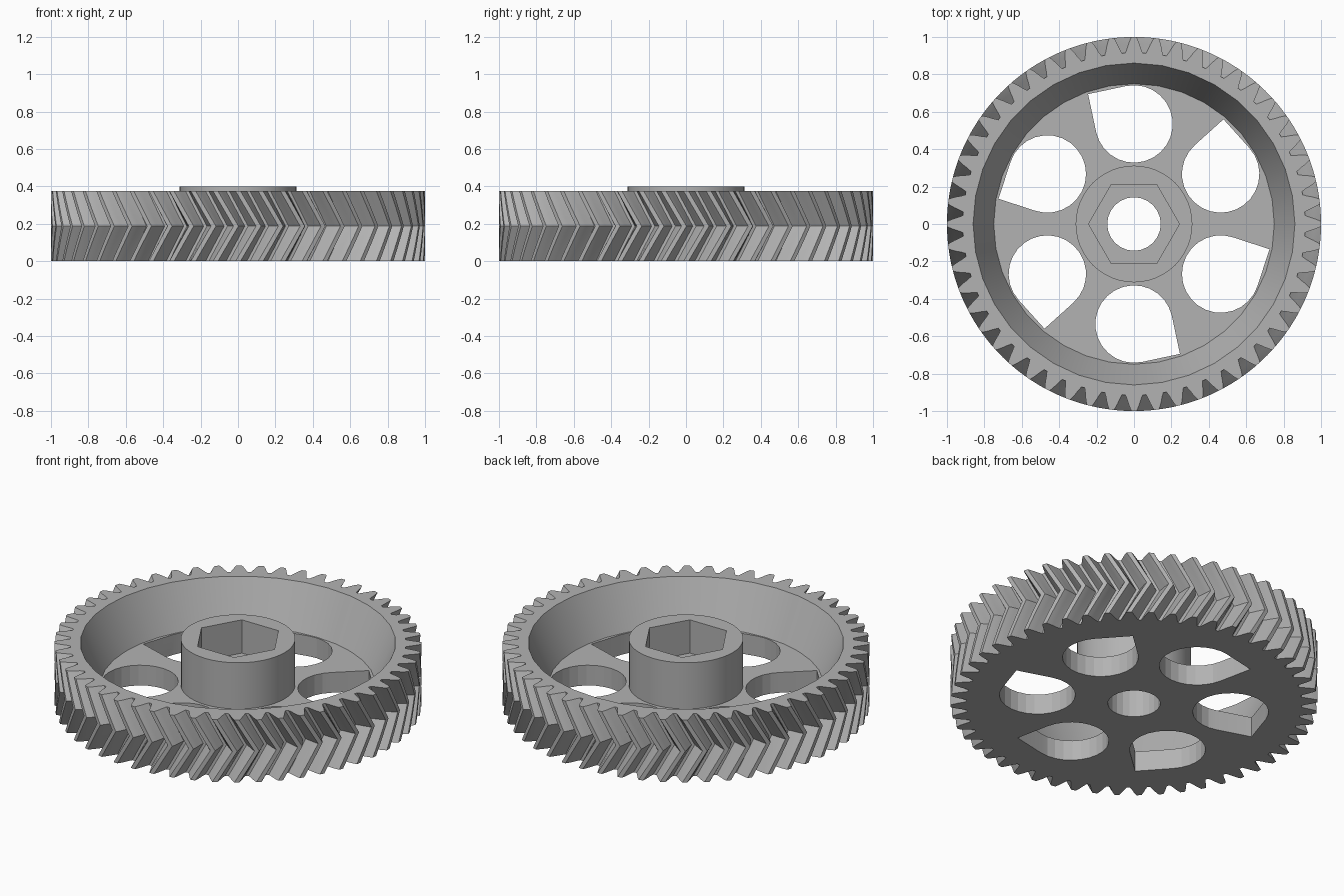
import bpy
import bmesh
from math import cos, sin, pi, radians

if "Cube" in bpy.data.objects:
    bpy.data.objects.remove(bpy.data.objects["Cube"], do_unlink=True)

HEIGHT, WEB, HUB_TOP = 0.375, 0.122, 0.4
TEETH = 52
PITCH = 2 * pi / TEETH
TWIST = 0.11

grey = bpy.data.materials.new("light_grey")
grey.use_nodes = True
colour = (0.45, 0.45, 0.45, 1)
grey.diffuse_color = colour
grey.node_tree.nodes["Principled BSDF"].inputs["Base Color"].default_value = colour


def polar(r, a):
    return r * cos(a), r * sin(a)


def circle(r, sides):
    return [polar(r, 2 * pi * i / sides) for i in range(sides)]


def loft(name, layers):
    """Closed solid through equal-length outlines, given as (points, z) pairs."""
    bm = bmesh.new()
    rings = [[bm.verts.new((x, y, z)) for x, y in pts] for pts, z in layers]
    n = len(rings[0])
    for low, high in zip(rings, rings[1:]):
        for i in range(n):
            j = (i + 1) % n
            bm.faces.new((low[i], low[j], high[j], high[i]))
    bm.faces.new(rings[0][::-1])
    bm.faces.new(rings[-1])
    bmesh.ops.recalc_face_normals(bm, faces=bm.faces[:])
    mesh = bpy.data.meshes.new(name)
    bm.to_mesh(mesh)
    bm.free()
    mesh.materials.append(grey)
    obj = bpy.data.objects.new(name, mesh)
    bpy.context.collection.objects.link(obj)
    return obj


def cut(obj, cutter):
    cutter.hide_render = True
    mod = obj.modifiers.new("cut", "BOOLEAN")
    mod.operation = "DIFFERENCE"
    mod.solver = "EXACT"
    mod.object = cutter
    bpy.context.view_layer.objects.active = obj
    bpy.ops.object.modifier_apply(modifier=mod.name)
    bpy.data.objects.remove(cutter, do_unlink=True)


# Tooth outline: radius and half-width as a fraction of the pitch
FLANK = [(0.915, 0.42), (0.937, 0.33), (0.963, 0.25), (0.983, 0.18), (1.0, 0.11)]
TOOTH = [(r, -w) for r, w in FLANK] + [(r, w) for r, w in reversed(FLANK)]


def gear_outline(turn):
    return [polar(r, (t + w) * PITCH + turn) for t in range(TEETH) for r, w in TOOTH]


# Herringbone body: twists one way to mid height, then back
STEPS = 8
body = loft("toothed_wheel", [
    (gear_outline(TWIST * (1 - abs(2 * k / STEPS - 1))), HEIGHT * k / STEPS)
    for k in range(STEPS + 1)])

# Sloping dish inside the rim
cut(body, loft("dish_cutter", [(circle(0.75, 36), WEB), (circle(0.90, 36), 0.466)]))


# Teardrop lightening holes with one square corner each
def teardrop(angle, r=0.207, distance=0.535):
    cx, cy = polar(distance, angle)
    corner = angle + radians(57)
    pts = [polar(r, corner + pi / 4 + 1.5 * pi * i / 20) for i in range(21)]
    pts.append(polar(r * 2 ** 0.5, corner))
    return [(cx + x, cy + y) for x, y in pts]


for k in range(6):
    shape = teardrop(radians(30 + 60 * k))
    cut(body, loft("hole_cutter", [(shape, -0.1), (shape, 0.3)]))

# Hub with hexagonal nut pocket
hub = loft("hub", [(circle(0.312, 48), WEB), (circle(0.312, 48), HUB_TOP)])
cut(hub, loft("hex_cutter", [(circle(0.243, 6), 0.2), (circle(0.243, 6), 0.5)]))

# Shaft bore through wheel and hub
for part in (body, hub):
    cut(part, loft("bore_cutter", [(circle(0.143, 24), -0.1), (circle(0.143, 24), 0.5)]))

# Soft hub and dish curves, crisp edges elsewhere
for part in (body, hub):
    bpy.ops.object.select_all(action="DESELECT")
    part.select_set(True)
    bpy.context.view_layer.objects.active = part
    bpy.ops.object.shade_smooth_by_angle(angle=radians(12))
